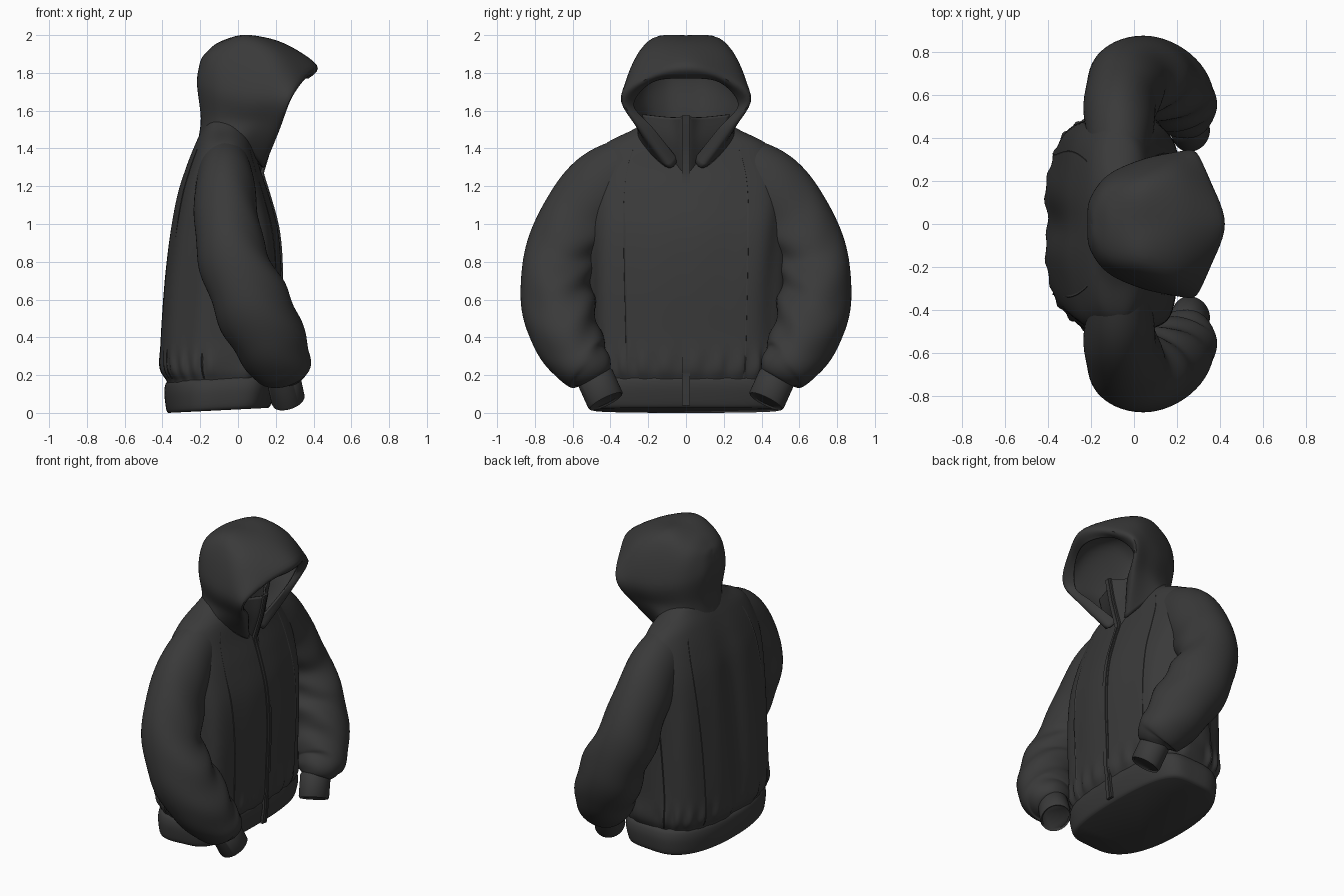
import bpy, bmesh
from math import sin, cos, pi, exp, radians
from mathutils import Vector

cube = bpy.data.objects.get("Cube")
if cube:
    bpy.data.objects.remove(cube, do_unlink=True)


def material(name, value):
    mat = bpy.data.materials.new(name)
    colour = (value, value, value, 1)
    mat.use_nodes = True
    mat.diffuse_color = colour
    bsdf = mat.node_tree.nodes["Principled BSDF"]
    bsdf.inputs["Base Color"].default_value = colour
    bsdf.inputs["Roughness"].default_value = 0.9
    return mat


charcoal = material("charcoal fabric", 0.042)


def spline(rows, steps):
    """Smooth curve passing through every row, of any dimension."""
    rows = [Vector(r) for r in rows]
    result = []
    last = len(rows) - 1
    for i in range(last):
        before, a, b, after = (rows[max(i - 1, 0)], rows[i], rows[i + 1],
                               rows[min(i + 2, last)])
        for s in range(steps):
            t = s / steps
            tan_a, tan_b = (b - before) / 2, (after - a) / 2
            result.append(a * (2*t**3 - 3*t**2 + 1) + tan_a * (t**3 - 2*t**2 + t)
                          + b * (3*t**2 - 2*t**3) + tan_b * (t**3 - t**2))
    return result + [rows[last]]


def loft(name, rings, closed=True, caps=(), mirror=False, thickness=0):
    """Skin a list of point rings, with optional end caps."""
    bm = bmesh.new()
    grid = [[bm.verts.new(p) for p in ring] for ring in rings]
    count = len(grid[0])
    for low, high in zip(grid, grid[1:]):
        for j in range(count if closed else count - 1):
            k = (j + 1) % count
            bm.faces.new((low[j], low[k], high[k], high[j]))
    for end in caps:
        bm.faces.new(grid[end])
    bmesh.ops.remove_doubles(bm, verts=bm.verts, dist=0.0005)
    bmesh.ops.recalc_face_normals(bm, faces=bm.faces)
    mesh = bpy.data.meshes.new(name)
    bm.to_mesh(mesh)
    bm.free()
    obj = bpy.data.objects.new(name, mesh)
    bpy.context.collection.objects.link(obj)
    mesh.materials.append(charcoal)
    bpy.ops.object.select_all(action="DESELECT")
    obj.select_set(True)
    bpy.context.view_layer.objects.active = obj
    bpy.ops.object.shade_smooth_by_angle(angle=radians(45))
    if mirror:
        mod = obj.modifiers.new("Mirror", "MIRROR")
        mod.use_axis = (False, True, False)
    if thickness:
        mod = obj.modifiers.new("Thickness", "SOLIDIFY")
        mod.thickness, mod.offset = thickness, 0
    return obj


# Torso: rows are height, back x, front x, half width
torso_rows = spline([
    (.13, -.375, .185, .49), (.17, -.385, .19, .49), (.24, -.42, .215, .51),
    (.4, -.42, .22, .51), (.7, -.4, .23, .52), (.95, -.37, .215, .53),
    (1.15, -.33, .165, .53), (1.3, -.28, .115, .5), (1.42, -.23, .08, .43),
    (1.5, -.19, .05, .28), (1.56, -.16, .03, .19)], 8)


def section(angle, z):
    """Unit cross-section: boxy chest, rounder back, softer near the neck."""
    c, s = cos(angle), sin(angle)
    power = 0.38 + 0.22 * z * z if c > 0 else 0.75
    return abs(c) ** power * (1 if c > 0 else -1), abs(s) ** 0.9 * (1 if s > 0 else -1)


def torso_point(row, angle, lift=0):
    z, back, front, half = row
    u, v = section(angle, z)
    height = sin(pi * min(z / 1.5, 1))
    gather = 0.02 * sin(26 * angle) * exp(-((z - 0.25) / 0.07) ** 2)
    drape = 0.025 * cos(8 * angle + sin(3 * z)) * abs(sin(angle)) * height
    hollow = 0.12 * exp(-((angle - pi) / 0.18) ** 2) * height
    swell = 1 + gather + drape - hollow + lift
    return Vector(((back + front) / 2 + (front - back) / 2 * u * swell, half * v * swell, z))


def around(count):
    return [2 * pi * i / count for i in range(count)]


loft("jacket_body", [[torso_point(r, a) for a in around(160)] for r in torso_rows],
     caps=(0, -1))

# Ribbed hem band, its lower edge rising slightly towards the front
hem_rings = []
for z, back, front, half in spline([(0, -.37, .16, .49), (.02, -.38, .175, .51),
                                    (.1, -.39, .195, .52), (.15, -.385, .195, .51),
                                    (.17, -.37, .18, .49)], 4):
    ring = []
    for a in around(120):
        u, v = section(a, z)
        x = (back + front) / 2 + (front - back) / 2 * u
        ring.append((x, half * v, z + 0.05 * (x + 0.37)))
    hem_rings.append(ring)
loft("hem_band", hem_rings, caps=(0, -1))


def tube_rings(rows, wrinkle=0):
    """Rings round a path; rows are x, y, z, in-plane radius, depth radius."""
    rings = []
    for i, row in enumerate(rows):
        t = i / (len(rows) - 1)
        ahead, behind = rows[min(i + 1, len(rows) - 1)], rows[max(i - 1, 0)]
        along = Vector((ahead - behind)[:3]).normalized()
        side = along.cross(Vector((1, 0, 0))).normalized()
        depth = along.cross(side)
        ring = []
        for a in around(56):
            fold = sin(36 * t + 2.2 * sin(a) + 1.5 * cos(2 * a))
            fold += 0.6 * sin(19 * t - 3 * cos(a + 1))
            swell = 1 + wrinkle * fold * sin(pi * t) * (0.7 - 0.5 * cos(a - pi))
            ring.append(Vector(row[:3]) + side * cos(a) * row[3] * swell
                        + depth * sin(a) * row[4] * swell)
        rings.append(ring)
    return rings


# Sleeves, bent forward at the elbow and gathered at the wrist
sleeve_rows = spline([
    (-.07, .2, 1.355, .14, .12), (-.07, .42, 1.21, .2, .155),
    (-.06, .58, 1.01, .2, .17), (-.02, .67, .8, .19, .185),
    (.06, .685, .6, .19, .2), (.15, .635, .42, .185, .195),
    (.215, .56, .28, .155, .175), (.24, .505, .22, .125, .14),
    (.245, .48, .18, .09, .085)], 9)
loft("sleeves", tube_rings(sleeve_rows, 0.05), caps=(0, -1), mirror=True)

# Cuffs with a shallow recessed end
cuff_rows = [Vector(r) for r in (
    (.235, .49, .2, .085, .08), (.24, .48, .185, .1, .09), (.265, .428, .07, .1, .09),
    (.268, .423, .06, .095, .085))]
cuff_rings = tube_rings(cuff_rows)
end = sum(cuff_rings[-1], Vector((0, 0, 0))) / len(cuff_rings[-1])
cuff_rings.append([end + (p - end) * 0.9 + Vector((-.002, .004, .008))
                   for p in cuff_rings[-1]])
loft("cuffs", cuff_rings, caps=(0, -1), mirror=True)


def mirrored(half):
    """Complete a half arch that ends on the centre line."""
    return half + [(x, -y, z) for x, y, z in half[-2::-1]]


def sheet(name, arches, steps, thickness):
    lines = [spline(mirrored(arch), steps) for arch in arches]
    columns = [spline(column, steps) for column in zip(*lines)]
    return loft(name, columns, closed=False, thickness=thickness)


# Hood: arches from the folded opening back to the rear centre line
sheet("hood", [
    [(.1, .045, 1.34), (.19, .17, 1.5), (.23, .28, 1.63), (.31, .18, 1.755), (.37, 0, 1.775)],
    [(.13, .09, 1.3), (.21, .24, 1.5), (.275, .335, 1.67), (.35, .19, 1.79), (.41, 0, 1.84)],
    [(.06, .2, 1.39), (.13, .26, 1.53), (.18, .325, 1.69), (.2, .23, 1.9), (.23, 0, 1.955)],
    [(-.02, .25, 1.45), (.02, .25, 1.54), (.03, .29, 1.7), (.03, .195, 1.96), (.04, 0, 1.992)],
    [(-.12, .2, 1.47), (-.11, .2, 1.56), (-.12, .22, 1.72), (-.12, .16, 1.9), (-.1, 0, 1.955)],
    [(-.19, .09, 1.44), (-.18, .1, 1.56), (-.2, .11, 1.74), (-.185, .08, 1.86), (-.175, 0, 1.89)],
    [(-.205, 0, 1.44), (-.19, 0, 1.56), (-.21, 0, 1.74), (-.2, 0, 1.83), (-.19, 0, 1.86)]],
    6, 0.014)

# Standing collar inside the hood opening
sheet("inner_collar", [
    [(.03, .18, 1.34), (.07, .08, 1.3), (.115, 0, 1.26)],
    [(.07, .2, 1.46), (.13, .07, 1.44), (.17, 0, 1.43)],
    [(.08, .23, 1.58), (.14, .08, 1.565), (.2, 0, 1.57)]], 6, 0.012)

# Front zip: a narrow raised strip up the body and collar
path = [Vector((.195, 0, .04)), Vector((.208, 0, .16))]
path += [torso_point(r, 0) for r in torso_rows if 0.2 < r[0] < 1.22]
path += [Vector((.128, 0, 1.27)), Vector((.176, 0, 1.43)), Vector((.206, 0, 1.575))]
for name, offset, half, height in (("zip_placket", 0, .022, .005), ("zip_teeth", .004, .005, .009)):
    strip = [[p + Vector((dx, offset + dy, 0)) for dx, dy in
              ((-.012, -half), (height, -half), (height, half), (-.012, half))] for p in path]
    loft(name, strip, caps=(0, -1))

# Raised panel seams down the front and back
for name, angle, top in (("front_seams", .62, 1.4), ("back_seams", 2.5, 1.4),
                         ("side_seams", 1.75, 1)):
    seam = []
    for r in torso_rows:
        if 0.18 < r[0] < top:
            low, mid, high = (torso_point(r, angle + d, lift)
                              for d, lift in ((-.012, -.004), (0, .009), (.012, -.004)))
            seam.append([low, mid, high])
    loft(name, seam, closed=False, mirror=True)
